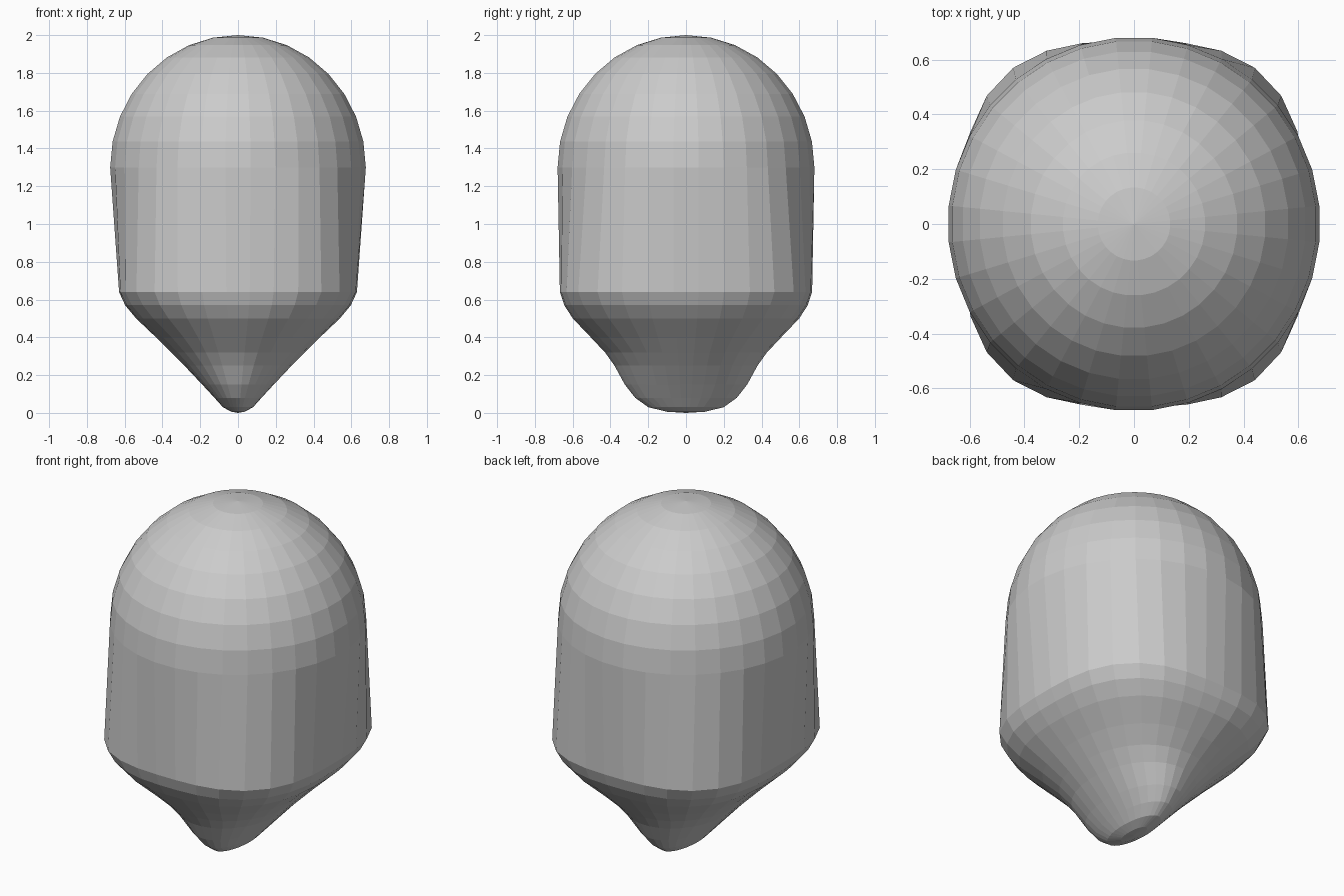
import bpy, bmesh, math

if "Cube" in bpy.data.objects:
    bpy.data.objects.remove(bpy.data.objects["Cube"])

SEG = 32

# Sections: height, half width in x, half width in y, squareness (2 = ellipse)
sections = [
    (0.006, 0.035, 0.10, 2.0),
    (0.03, 0.08, 0.20, 2.0),
    (0.08, 0.125, 0.27, 2.1),
    (0.15, 0.19, 0.325, 2.1),
    (0.25, 0.285, 0.38, 2.1),
    (0.32, 0.355, 0.43, 2.15),
    (0.40, 0.435, 0.505, 2.3),
    (0.50, 0.54, 0.60, 2.55),
    (0.57, 0.598, 0.645, 2.7),
    (0.64, 0.63, 0.668, 2.85),
]
# Round dome
for i in range(8):
    a = math.radians(90) * i / 8
    sections.append((1.30 + 0.70 * math.sin(a), 0.68 * math.cos(a), 0.683 * math.cos(a), 2.0))


def ring(bm, z, a, b, n):
    verts = []
    for i in range(SEG):
        t = 2 * math.pi * (i + 0.5) / SEG
        c, s = math.cos(t), math.sin(t)
        k = (abs(c) ** n + abs(s) ** n) ** (-1 / n)
        verts.append(bm.verts.new((a * c * k, b * s * k, z)))
    return verts


# Lofted body with closed ends
bm = bmesh.new()
rings = [ring(bm, *s) for s in sections]
for lo, hi in zip(rings, rings[1:]):
    for i in range(SEG):
        j = (i + 1) % SEG
        bm.faces.new((lo[i], lo[j], hi[j], hi[i]))
for end, z in ((rings[0], 0.0), (rings[-1], 2.0)):
    tip = bm.verts.new((0, 0, z))
    for i in range(SEG):
        bm.faces.new((end[i], end[(i + 1) % SEG], tip))
bmesh.ops.recalc_face_normals(bm, faces=bm.faces)

mesh = bpy.data.meshes.new("domed_body")
bm.to_mesh(mesh)
bm.free()
body = bpy.data.objects.new("domed_body", mesh)
bpy.context.collection.objects.link(body)
